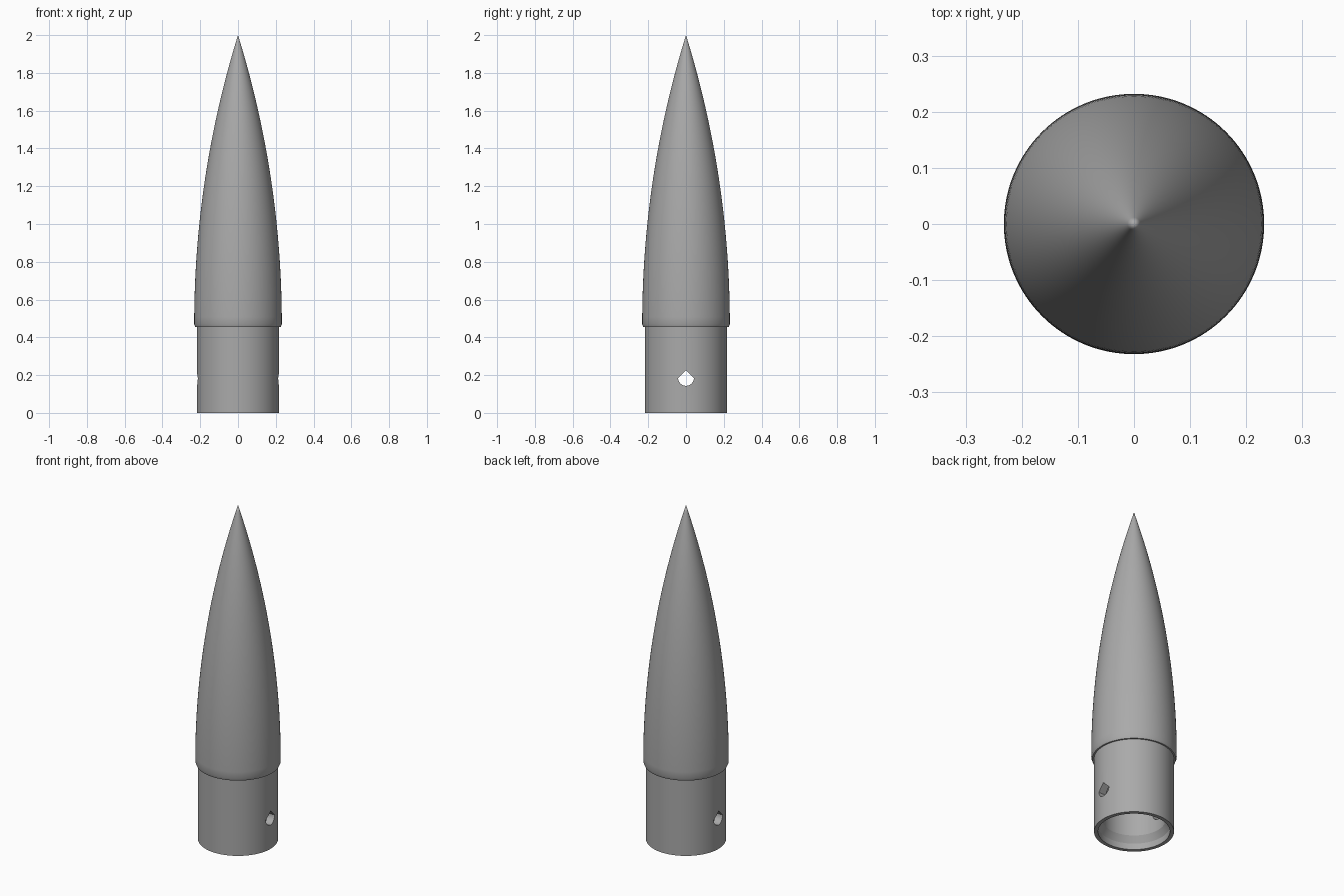
import bpy, bmesh, math
from mathutils import Matrix

cube = bpy.data.objects.get("Cube")
if cube:
    bpy.data.objects.remove(cube, do_unlink=True)

grey = bpy.data.materials.new("plain grey")
grey.use_nodes = True
colour = (0.4, 0.4, 0.4, 1)
grey.diffuse_color = colour
grey.node_tree.nodes["Principled BSDF"].inputs["Base Color"].default_value = colour

BASE_Z, TOP_Z, RADIUS = 0.47, 2.0, 0.232
SEGMENTS = 128


def ogive(base_z, top_z, radius, steps):
    """Curved nose profile from its widest point up to the tip."""
    length = top_z - base_z
    rho = (radius ** 2 + length ** 2) / (2 * radius)
    points = []
    for i in range(steps + 1):
        h = length * i / steps
        points.append((math.sqrt(rho ** 2 - h ** 2) + radius - rho, base_z + h))
    points[-1] = (0, top_z)
    return points


def make_object(name, bm):
    mesh = bpy.data.meshes.new(name)
    bmesh.ops.recalc_face_normals(bm, faces=bm.faces)
    bm.to_mesh(mesh)
    bm.free()
    mesh.materials.append(grey)
    obj = bpy.data.objects.new(name, mesh)
    bpy.context.collection.objects.link(obj)
    return obj


# Hollow nose cone with shoulder: outer wall up, inner wall back down
inner = ogive(BASE_Z, 1.86, 0.172, 24)
outer = ogive(BASE_Z, TOP_Z, RADIUS, 40)
profile = ([(0.195, 0), (0.217, 0), (0.217, 0.455), (0.226, 0.455)] + outer)
lining = inner[::-1] + [(0.172, 0.075), (0.195, 0.037), (0.195, 0)]
bm = bmesh.new()
for line in (profile, lining):
    verts = [bm.verts.new((r, 0, z)) for r, z in line]
    for a, b in zip(verts, verts[1:]):
        bm.edges.new((a, b))
bmesh.ops.spin(bm, geom=bm.verts[:] + bm.edges[:], cent=(0, 0, 0), axis=(0, 0, 1),
               angle=math.tau, steps=SEGMENTS, use_merge=False)
bmesh.ops.remove_doubles(bm, verts=bm.verts, dist=0.0002)
nose = make_object("nose_cone", bm)

# Cross hole through the shoulder: half round below, pointed above
bm = bmesh.new()
r, hole_z = 0.042, 0.185
outline = [(r * math.cos(a), r * math.sin(a))
           for a in (math.pi + math.pi * i / 12 for i in range(13))] + [(0, r)]
face = bm.faces.new([bm.verts.new((-0.4, y, hole_z + z)) for y, z in outline])
side = bmesh.ops.extrude_face_region(bm, geom=[face])["geom"]
bmesh.ops.translate(bm, vec=(0.8, 0, 0),
                    verts=[v for v in side if isinstance(v, bmesh.types.BMVert)])
cutter = make_object("hole_cutter", bm)
cutter.hide_render = True

cut = nose.modifiers.new("cross_hole", "BOOLEAN")
cut.operation, cut.solver, cut.object = "DIFFERENCE", "EXACT", cutter
bpy.context.view_layer.objects.active = nose
nose.select_set(True)
bpy.ops.object.modifier_apply(modifier=cut.name)
bpy.data.objects.remove(cutter, do_unlink=True)
bpy.ops.object.shade_smooth_by_angle(angle=math.radians(30))
